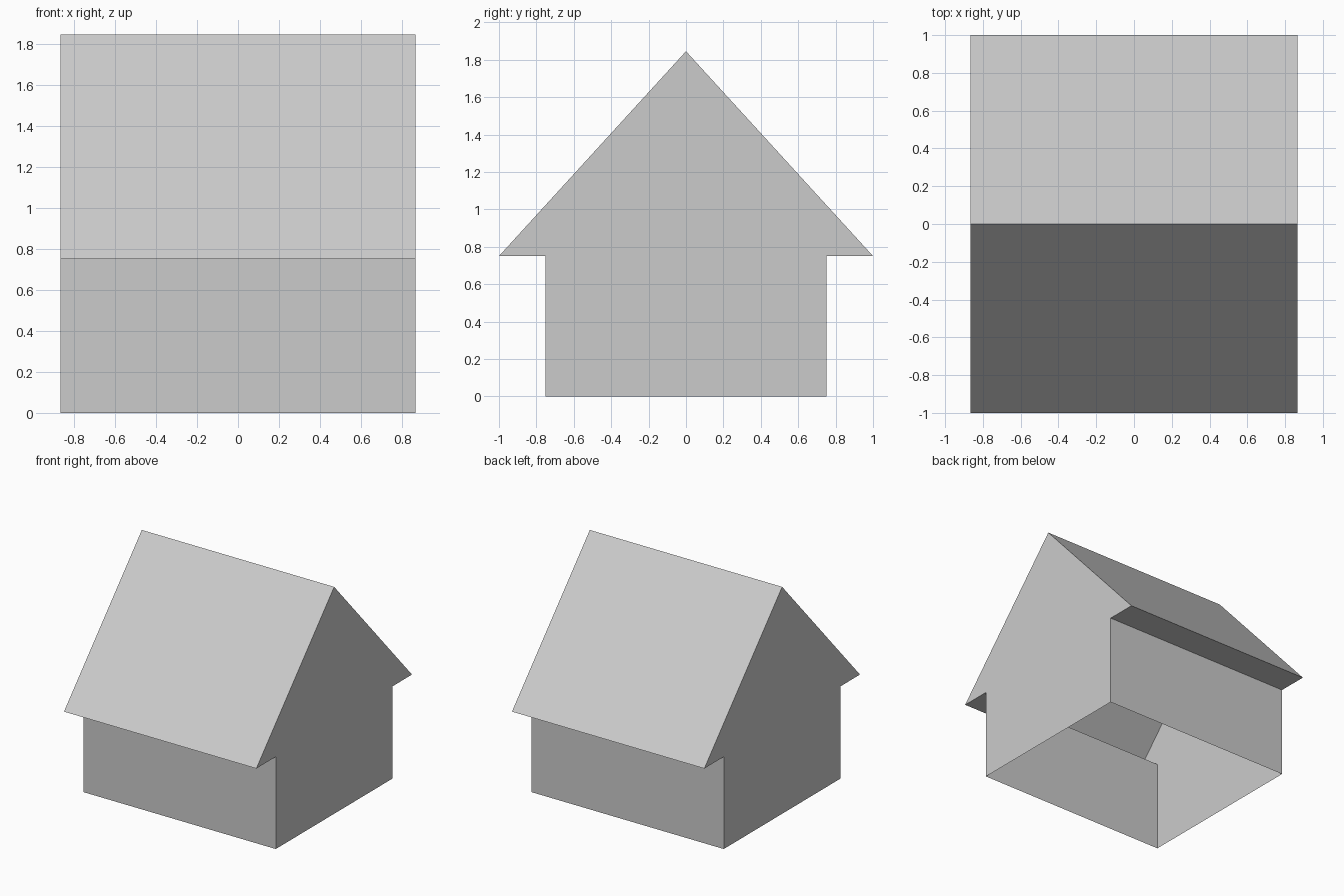
import bpy

# Remove the default object
cube = bpy.data.objects.get("Cube")
if cube:
    bpy.data.objects.remove(cube, do_unlink=True)

HALF_LENGTH = 0.865   # along x
WALL_Y = 0.75
EAVE_Y = 1.0
EAVE_Z = 0.75
RIDGE_Z = 1.845

grey = bpy.data.materials.new("plain_grey")
grey.use_nodes = True
colour = (0.6, 0.6, 0.6, 1.0)
grey.diffuse_color = colour
grey.node_tree.nodes["Principled BSDF"].inputs["Base Color"].default_value = colour


def add_part(name, verts, faces):
    mesh = bpy.data.meshes.new(name)
    mesh.from_pydata(verts, [], faces)
    mesh.materials.append(grey)
    mesh.update()
    part = bpy.data.objects.new(name, mesh)
    bpy.context.collection.objects.link(part)
    return part


def add_panel(name, start, end):
    """Flat panel along the house between two (y, z) profile points."""
    verts = [(x, y, z) for x, (y, z) in (
        (-HALF_LENGTH, start), (HALF_LENGTH, start),
        (HALF_LENGTH, end), (-HALF_LENGTH, end))]
    return add_part(name, verts, [(0, 1, 2, 3)])


# Half profile of the house, from the foot of the wall to the ridge
foot, wall_top = (-WALL_Y, 0), (-WALL_Y, EAVE_Z)
eave, ridge = (-EAVE_Y, EAVE_Z), (0, RIDGE_Z)
half = [foot, wall_top, eave, ridge]

# Long walls, eave undersides and roof slopes, with an open floor
for part, start, end in (("wall", foot, wall_top),
                         ("eave_underside", wall_top, eave),
                         ("roof_slope", eave, ridge)):
    add_panel("front_" + part, start, end)
    add_panel("back_" + part, (-end[0], end[1]), (-start[0], start[1]))

# Gable ends closing the full outline, including the eaves
outline = half + [(-y, z) for y, z in reversed(half[:-1])]
for name, side in (("left_gable", 1), ("right_gable", -1)):
    verts = [(side * HALF_LENGTH, y, z) for y, z in outline]
    order = list(range(len(verts)))
    add_part(name, verts, [order[::-side]])
